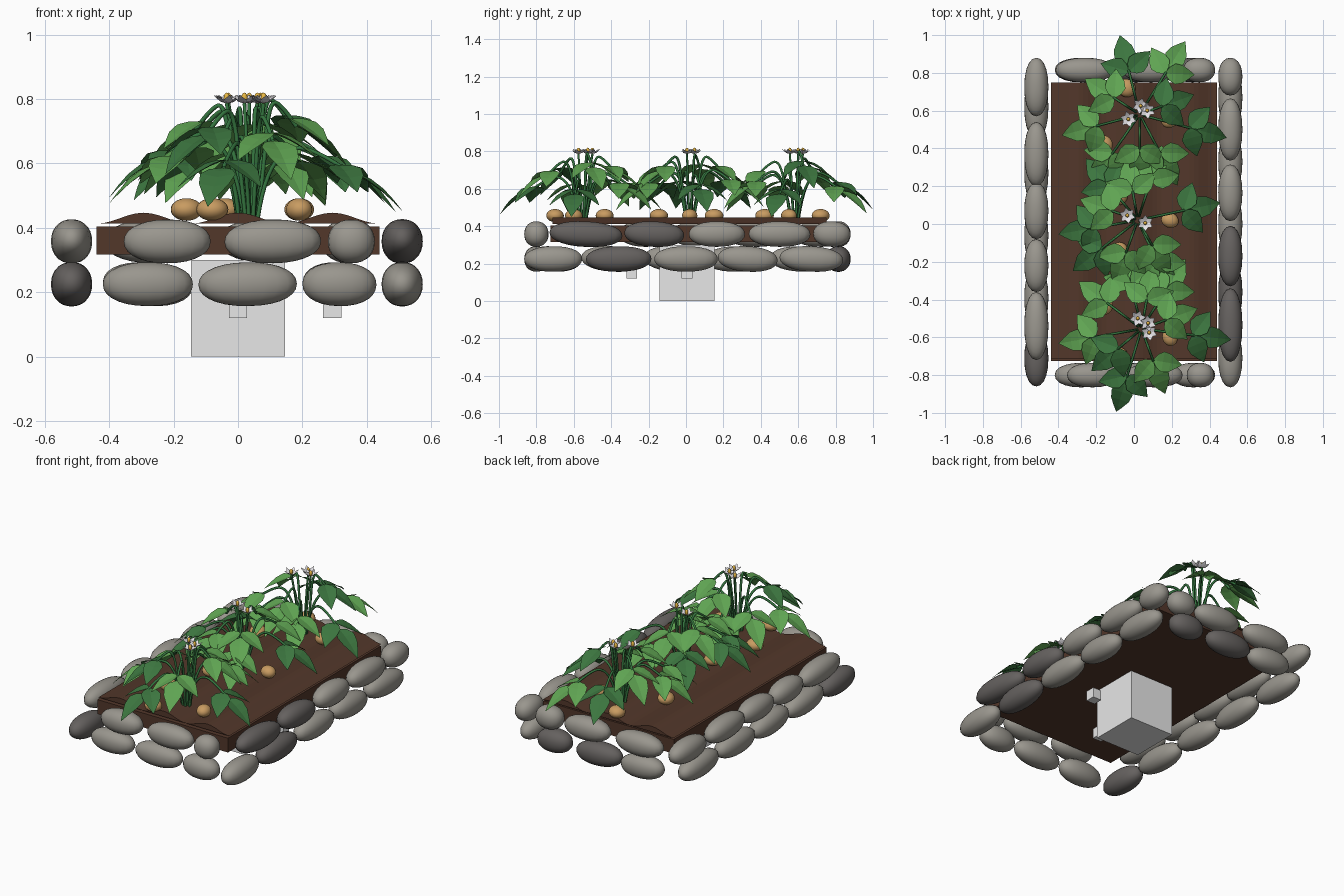
import bpy, bmesh, math, random
from mathutils import Vector, Matrix

random.seed(4)
if "Cube" in bpy.data.objects:
    bpy.data.objects.remove(bpy.data.objects["Cube"], do_unlink=True)


def material(name, r, g, b):
    m = bpy.data.materials.new(name)
    m.use_nodes = True
    m.diffuse_color = (r, g, b, 1)
    node = next(n for n in m.node_tree.nodes if n.type == 'BSDF_PRINCIPLED')
    node.inputs["Base Color"].default_value = (r, g, b, 1)
    node.inputs["Roughness"].default_value = 0.8
    return m


SOIL = material("brown soil", 0.085, 0.038, 0.023)
STONE = material("light stone", 0.32, 0.305, 0.27)
DARK_STONE = material("dark stone", 0.13, 0.12, 0.115)
LEAF = material("light leaf green", 0.115, 0.37, 0.085)
DARK_LEAF = material("dark leaf green", 0.045, 0.18, 0.05)
STEM = material("stem green", 0.035, 0.18, 0.05)
TUBER = material("tan tuber", 0.58, 0.33, 0.12)
PETAL = material("white petal", 0.82, 0.8, 0.83)
YELLOW = material("yellow flower centre", 0.85, 0.5, 0.06)
BLOCK = material("pale grey block", 0.8, 0.8, 0.8)


def finish(name, bm, *mats, smooth=False):
    bmesh.ops.recalc_face_normals(bm, faces=bm.faces)
    mesh = bpy.data.meshes.new(name)
    bm.to_mesh(mesh)
    bm.free()
    for m in mats:
        mesh.materials.append(m)
    if smooth:
        mesh.polygons.foreach_set("use_smooth", [True] * len(mesh.polygons))
    ob = bpy.data.objects.new(name, mesh)
    bpy.context.collection.objects.link(ob)
    return ob


def box(name, centre, size, mat):
    bm = bmesh.new()
    bmesh.ops.create_cube(bm, size=1, matrix=Matrix.LocRotScale(Vector(centre), None, Vector(size)))
    return finish(name, bm, mat)


def ellipsoid(name, centre, radii, mat, tilt=(0, 0, 0), power=1.0):
    """Smooth pebble; a power below one makes it slightly boxy."""
    bm = bmesh.new()
    bmesh.ops.create_uvsphere(bm, u_segments=20, v_segments=14, radius=1)
    for v in bm.verts:
        v.co = [math.copysign(abs(c) ** power, c) for c in v.co]
    turn = Matrix.Rotation(tilt[2], 3, 'Z') @ Matrix.Rotation(tilt[1], 3, 'Y') @ Matrix.Rotation(tilt[0], 3, 'X')
    bm.transform(Matrix.LocRotScale(Vector(centre), turn, Vector(radii)))
    return finish(name, bm, mat, smooth=True)


# Soil bed and the gently ridged layer above it
box("soil_bed", (0, 0.01, 0.36), (0.88, 1.47, 0.087), SOIL)
bm = bmesh.new()
steps = 36
lines = []
for i in range(steps + 1):
    x = -0.44 + 0.88 * i / steps
    z = 0.43 - 0.017 * math.cos(i / steps * 3 * math.tau)
    lines.append([bm.verts.new((x, y, z)) for y in (-0.715, 0.75)])
for a, b in zip(lines, lines[1:]):
    bm.faces.new((a[0], b[0], b[1], a[1]))
for k in (0, 1):
    bm.faces.new([line[k] for line in lines])
finish("soil_ridges", bm, SOIL)

# Blocks under the bed
box("base_block", (0, 0.005, 0.15), (0.293, 0.293, 0.3), BLOCK)
box("front_small_block", (0, -0.29, 0.15), (0.057, 0.057, 0.06), BLOCK)
box("side_small_block", (0.293, 0.005, 0.15), (0.057, 0.057, 0.06), BLOCK)

# Stone border: (position along the row, half length, is dark)
LOW, HIGH = 0.225, 0.358
rows = {
    "front_lower": ('x', -0.8, LOW, [(-0.28, 0.14, 0), (0.03, 0.153, 0), (0.315, 0.115, 0)]),
    "front_upper": ('x', -0.8, HIGH, [(-0.22, 0.135, 0), (0.108, 0.15, 0), (0.352, 0.073, 0)]),
    "back_lower": ('x', 0.815, LOW, [(-0.28, 0.14, 0), (0.01, 0.15, 1), (0.31, 0.11, 1)]),
    "back_upper": ('x', 0.815, HIGH, [(-0.26, 0.155, 0), (0.09, 0.15, 0), (0.345, 0.085, 0)]),
    "left_lower": ('y', 0.51, LOW, [(-0.71, 0.155, 0), (-0.36, 0.175, 1), (0, 0.17, 0), (0.33, 0.16, 0), (0.67, 0.17, 0)]),
    "left_upper": ('y', 0.51, HIGH, [(-0.535, 0.195, 1), (-0.17, 0.16, 1), (0.165, 0.15, 0), (0.5, 0.165, 0), (0.78, 0.1, 0)]),
    "right_lower": ('y', -0.517, LOW, [(-0.71, 0.15, 1), (-0.39, 0.17, 0), (-0.06, 0.165, 0), (0.27, 0.17, 0), (0.62, 0.17, 0)]),
    "right_upper": ('y', -0.517, HIGH, [(-0.54, 0.18, 0), (-0.22, 0.14, 0), (0.07, 0.15, 0), (0.37, 0.17, 0), (0.725, 0.155, 0)]),
}
for name, (axis, side, z, stones) in rows.items():
    for i, (p, half, dark) in enumerate(stones):
        tilt = random.uniform(-0.02, 0.07)
        mat = DARK_STONE if dark else STONE
        if axis == 'x':
            ellipsoid(f"{name}_stone_{i + 1}", (p, side, z), (half, 0.065, 0.068), mat, (0, tilt, 0), 0.92)
        else:
            ellipsoid(f"{name}_stone_{i + 1}", (side, p, z), (0.064, half, 0.068), mat, (-tilt, 0, 0), 0.92)

# Tubers lying on the soil
spots = [(-0.08, -0.7), (0.19, -0.6), (-0.16, -0.435), (-0.08, -0.145), (0.19, 0.02),
         (-0.08, 0.15), (-0.16, 0.42), (0.19, 0.55), (-0.04, 0.72)]
for i, (x, y) in enumerate(spots):
    ellipsoid(f"tuber_{i + 1}", (x, y, 0.457), (0.04 if x > 0 else 0.05, 0.047, 0.035), TUBER, (0, 0, i * 0.3))


def add_leaf(bm, root, heading, length, width, drop, fold, mat_index):
    """Pointed oval blade with a crease along the middle."""
    out = Vector((math.cos(heading), math.sin(heading), 0))
    across = Vector((-out.y, out.x, 0))
    rows = []
    for t, w in ((0, 0.05), (0.15, 0.65), (0.35, 1), (0.6, 0.85), (0.82, 0.42), (1, 0.02)):
        mid = root + out * length * t + Vector((0, 0, -drop * (0.5 * t + 0.5 * t * t)))
        edge = Vector((0, 0, fold * w))
        rows.append([bm.verts.new(mid + across * width * w * s / 2 + edge * abs(s)) for s in (-1, 0, 1)])
    for a, b in zip(rows, rows[1:]):
        for k in (0, 1):
            bm.faces.new((a[k], a[k + 1], b[k + 1], b[k])).material_index = mat_index


def add_stem(curve, points, radius):
    spline = curve.splines.new('NURBS')
    spline.points.add(len(points) - 1)
    for sp, co in zip(spline.points, points):
        sp.co = (*co, 1)
        sp.radius = radius
    spline.use_endpoint_u = True
    spline.use_smooth = True
    spline.order_u = 3


def plant(name, x, y, stems, flowers):
    base = Vector((x, y, 0))
    curve = bpy.data.curves.new(name + "_stems", 'CURVE')
    curve.dimensions = '3D'
    curve.bevel_depth = 0.001
    curve.bevel_resolution = 1
    curve.resolution_u = 5
    curve.materials.append(STEM)
    leaves, petals, hearts = bmesh.new(), bmesh.new(), bmesh.new()
    # Arching stems, each with one end leaf and a pair of side leaves
    for degrees, reach, dark in stems:
        a = math.radians(degrees)
        out = Vector((math.cos(a), math.sin(a), 0))
        top = 0.85 - 0.9 * reach

        def at(r, z):
            return base + out * r + Vector((0, 0, z))
        tip = at(reach, top)
        add_stem(curve, [at(0.02, 0.42), at(0.04, 0.56), at(reach * 0.4, top + 0.09),
                         at(reach * 0.75, top + 0.055), tip], 7)
        add_leaf(leaves, tip, a, 0.165, 0.115, 0.12, 0.01, dark)
        for s in (-1, 1):
            add_leaf(leaves, at(reach * 0.88, top + 0.025), a + s * 1.05, 0.155, 0.11, 0.085, 0.01, dark)
    # Upright stalks with small star flowers
    for fx, fy in flowers:
        head = Vector((fx, fy, 0.787))
        foot = base + (head - base) * 0.2
        foot.z = 0.42
        add_stem(curve, [foot, (foot + head) / 2 + Vector((0, 0, 0.05)), head], 6)
        for k in range(6):
            add_leaf(petals, head, k * math.tau / 6 + fx * 9, 0.043, 0.03, -0.026, 0, 0)
        bmesh.ops.create_uvsphere(hearts, u_segments=10, v_segments=8, radius=1,
                                  matrix=Matrix.LocRotScale(head + Vector((0, 0, 0.016)), None,
                                                            Vector((0.01, 0.01, 0.017))))
    ob = bpy.data.objects.new(name + "_stems", curve)
    bpy.context.collection.objects.link(ob)
    finish(name + "_leaves", leaves, LEAF, DARK_LEAF)
    finish(name + "_petals", petals, PETAL)
    finish(name + "_flower_centres", hearts, YELLOW, smooth=True)


plant("back_plant", 0.03, 0.58,
      [(104, 0.266, 1), (58, 0.29, 0), (-15, 0.31, 1), (195, 0.26, 0), (235, 0.28, 0), (-62, 0.26, 0),
       (147, 0.18, 0), (20, 0.14, 1), (270, 0.2, 0)],
      [(-0.03, 0.555), (0.035, 0.625), (0.07, 0.6)])
plant("middle_plant", 0.02, 0.02,
      [(12, 0.28, 1), (190, 0.26, 1), (218, 0.27, 1), (-65, 0.27, 0), (130, 0.26, 1), (72, 0.25, 0),
       (100, 0.17, 0), (160, 0.16, 0), (300, 0.17, 0), (250, 0.2, 0)],
      [(-0.035, 0.045), (0.06, 0.005)])
plant("front_plant", 0.04, -0.555,
      [(-7, 0.31, 1), (253, 0.293, 1), (290, 0.2, 0), (190, 0.28, 0), (103, 0.27, 0), (58, 0.27, 0),
       (143, 0.25, 0), (80, 0.17, 0), (220, 0.18, 1), (20, 0.15, 0)],
      [(0.02, -0.5), (0.075, -0.525), (0.08, -0.575)])
